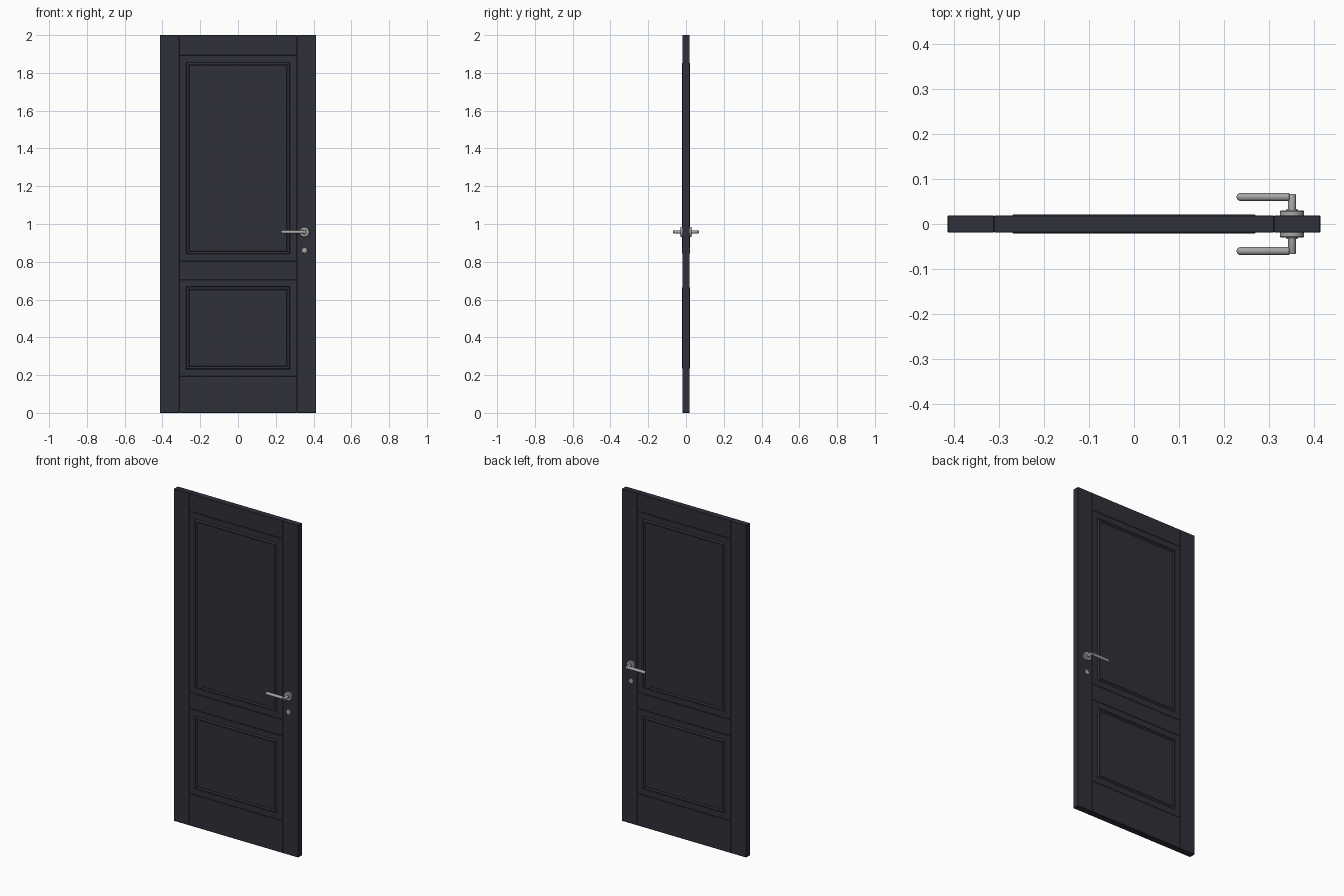
import bpy, bmesh, math
from mathutils import Matrix, Vector

if "Cube" in bpy.data.objects:
    bpy.data.objects.remove(bpy.data.objects["Cube"])


def material(name, rgb):
    m = bpy.data.materials.new(name)
    m.diffuse_color = (*rgb, 1)
    m.use_nodes = True
    m.node_tree.nodes["Principled BSDF"].inputs["Base Color"].default_value = m.diffuse_color
    return m


PAINT = material("dark_slate_paint", (0.029, 0.030, 0.042))
METAL = material("brushed_metal", (0.38, 0.38, 0.39))


def finish(bm, name, mat, smooth=False):
    bmesh.ops.recalc_face_normals(bm, faces=bm.faces)
    me = bpy.data.meshes.new(name)
    bm.to_mesh(me)
    bm.free()
    me.materials.append(mat)
    ob = bpy.data.objects.new(name, me)
    bpy.context.collection.objects.link(ob)
    if smooth:
        bpy.ops.object.select_all(action='DESELECT')
        ob.select_set(True)
        bpy.context.view_layer.objects.active = ob
        bpy.ops.object.shade_smooth_by_angle(angle=math.radians(40))
    return ob


def board(name, x0, x1, z0, z1, half):
    """Plank with slightly eased edges."""
    bm = bmesh.new()
    bmesh.ops.create_cube(bm, size=1)
    for v in bm.verts:
        v.co = Vector((x0 if v.co.x < 0 else x1,
                       math.copysign(half, v.co.y),
                       z0 if v.co.z < 0 else z1))
    bmesh.ops.bevel(bm, geom=bm.edges[:], offset=0.0015, segments=1,
                    affect='EDGES')
    return finish(bm, name, PAINT)


def panel(name, x, z0, z1, profile):
    """Double-sided panel: nested rectangles of (inset, half depth)."""
    bm = bmesh.new()
    outer = []
    for side in (-1, 1):
        rings = []
        for d, y in profile:
            pts = ((-x + d, z0 + d), (x - d, z0 + d),
                   (x - d, z1 - d), (-x + d, z1 - d))
            rings.append([bm.verts.new((px, side * y, pz)) for px, pz in pts])
        for a, b in zip(rings, rings[1:]):
            for i in range(4):
                j = (i + 1) % 4
                bm.faces.new((a[i], a[j], b[j], b[i]))
        bm.faces.new(rings[-1])
        outer.append(rings[0])
    for i in range(4):
        j = (i + 1) % 4
        bm.faces.new((outer[0][i], outer[0][j], outer[1][j], outer[1][i]))
    return finish(bm, name, PAINT)


def lathe(name, profile, origin, axis, mat=METAL, steps=32):
    """Spin a (radius, distance along axis) profile around an axis."""
    bm = bmesh.new()
    vs = [bm.verts.new((r, 0, h)) for r, h in profile]
    es = [bm.edges.new(p) for p in zip(vs, vs[1:])]
    bmesh.ops.spin(bm, geom=vs + es, cent=(0, 0, 0), axis=(0, 0, 1),
                   angle=math.tau, steps=steps)
    bmesh.ops.remove_doubles(bm, verts=bm.verts, dist=1e-5)
    rot = Vector((0, 0, 1)).rotation_difference(Vector(axis)).to_matrix()
    bm.transform(Matrix.Translation(origin) @ rot.to_4x4())
    return finish(bm, name, mat, True)


# Door frame: stiles and rails
W, S, T = 0.414, 0.311, 0.019
board("left_stile", -W, -S, 0, 2, T)
board("right_stile", S, W, 0, 2, T)
rails = {"bottom_rail": (0, 0.193), "lock_rail": (0.705, 0.803),
         "top_rail": (1.893, 2)}
for name, (z0, z1) in rails.items():
    board(name, -S, S, z0, z1, T)

# Panels with a raised bead moulding
BEAD = [(0, 0.0175), (0.0015, 0.0187), (0.037, 0.0187), (0.0385, 0.016),
        (0.041, 0.0195), (0.044, 0.0213), (0.047, 0.0213), (0.050, 0.0198),
        (0.052, 0.0165), (0.054, 0.0187)]
panel("lower_panel", S, 0.193, 0.705, BEAD)
panel("upper_panel", S, 0.803, 1.893, BEAD)

# Lever handles and keyhole covers on both faces
HX, HZ, R = 0.351, 0.958, 0.009
ball = [(R * math.sin(a), 0.117 - R + R * math.cos(a))
        for a in (math.pi / 2 * (1 - i / 6) for i in range(7))]
ball[-1] = (0, 0.117)
for side, label in ((-1, "front"), (1, "back")):
    out = (0, side, 0)
    lathe(f"{label}_rosette",
          [(0, 0.017), (0.027, 0.017), (0.027, 0.028), (0.025, 0.030),
           (0.013, 0.030), (0.012, 0.033), (0, 0.033)], (HX, 0, HZ), out)
    lathe(f"{label}_handle_neck",
          [(0, 0.017), (0.0085, 0.017), (0.0085, 0.065), (0.0075, 0.0665),
           (0, 0.0665)], (HX, 0, HZ), out)
    lathe(f"{label}_lever",
          [(0, 0), (R - 0.001, 0), (R, 0.001)] + ball,
          (0.345, side * 0.060, HZ), (-1, 0, 0))
    lathe(f"{label}_keyhole_cover",
          [(0, 0.015), (0.0145, 0.015), (0.0145, 0.020), (0.0135, 0.021),
           (0, 0.021)], (HX, 0, 0.861), out)
